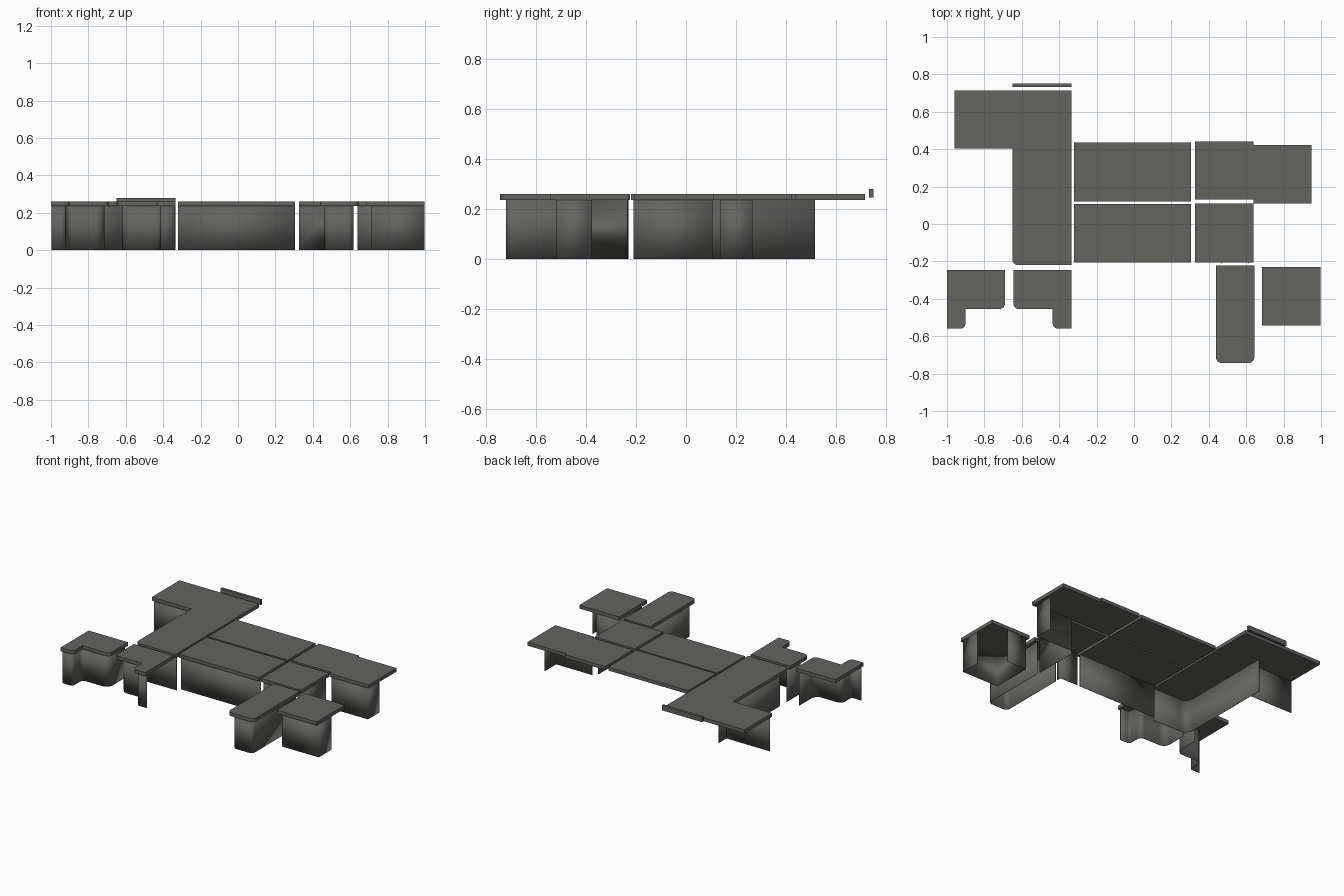
import bpy, bmesh
from mathutils import Vector

if "Cube" in bpy.data.objects:
    bpy.data.objects.remove(bpy.data.objects["Cube"])

Z_BASE, Z_TOP = 0.235, 0.26
MIRROR_X = -1.335            # x -> MIRROR_X - x for the second notched counter

mat = bpy.data.materials.new("dark warm grey")
mat.diffuse_color = (0.125, 0.125, 0.117, 1)
mat.use_nodes = True
mat.node_tree.nodes["Principled BSDF"].inputs["Base Color"].default_value = mat.diffuse_color


def rounded(pts, closed):
    """Turn (x, y[, radius]) points into a 2D outline with filleted corners."""
    out, n = [], len(pts)
    for i, p in enumerate(pts):
        c = Vector(p[:2])
        r = p[2] if len(p) > 2 else 0
        if r == 0 or (not closed and i in (0, n - 1)):
            out.append(c)
            continue
        a = c + (Vector(pts[i - 1][:2]) - c).normalized() * r
        b = c + (Vector(pts[(i + 1) % n][:2]) - c).normalized() * r
        mid = a + b - c                      # arc centre for square corners
        for k in range(7):
            t = k / 6
            d = (a.lerp(b, t) - mid).normalized()
            out.append(mid + d * r)
    return out


def finish(name, bm):
    me = bpy.data.meshes.new(name)
    bm.to_mesh(me)
    bm.free()
    ob = bpy.data.objects.new(name, me)
    bpy.context.collection.objects.link(ob)
    me.materials.append(mat)
    bpy.context.view_layer.objects.active = ob
    ob.select_set(True)
    bpy.ops.object.shade_smooth_by_angle()
    ob.select_set(False)
    return ob


def slab(name, pts, z0=Z_BASE, z1=Z_TOP):
    bm = bmesh.new()
    f = bm.faces.new([bm.verts.new((p.x, p.y, z0)) for p in rounded(pts, True)])
    ext = bmesh.ops.extrude_face_region(bm, geom=[f], use_keep_orig=True)
    vs = [g for g in ext["geom"] if isinstance(g, bmesh.types.BMVert)]
    bmesh.ops.translate(bm, verts=vs, vec=(0, 0, z1 - z0))
    bmesh.ops.recalc_face_normals(bm, faces=bm.faces)
    return finish(name, bm)


def wall(name, pts, t=0.003):
    """Thin upright panel following an open path."""
    bm = bmesh.new()
    path = rounded(pts, False)
    lo = [bm.verts.new((p.x, p.y, 0)) for p in path]
    hi = [bm.verts.new((p.x, p.y, Z_BASE)) for p in path]
    for i in range(len(path) - 1):
        bm.faces.new((lo[i], lo[i + 1], hi[i + 1], hi[i]))
    ob = finish(name, bm)
    m = ob.modifiers.new("thickness", 'SOLIDIFY')
    m.thickness = t
    return ob


def rect(x0, x1, y0, y1, r=0):
    return [(x0, y0, r), (x1, y0, r), (x1, y1), (x0, y1)]


def flip(pts):
    return [(MIRROR_X - p[0], *p[1:]) for p in pts][::-1]


# L-shaped counter with its base and rear upstand
slab("l_worktop", [(-0.65, -0.22, 0.03), (-0.335, -0.22), (-0.335, 0.715),
                   (-0.96, 0.715), (-0.96, 0.405), (-0.65, 0.405)])
wall("l_base_side", [(-0.62, 0.515), (-0.62, -0.21, 0.06), (-0.335, -0.21)])
wall("l_base_arm", [(-0.96, 0.43), (-0.62, 0.43)])
slab("rear_upstand", rect(-0.65, -0.335, 0.732, 0.75), 0.245, 0.28)

# Central straight counters
slab("centre_back_worktop", rect(-0.32, 0.305, 0.12, 0.435))
slab("centre_front_worktop", rect(-0.32, 0.305, -0.205, 0.107))
wall("centre_front_base", [(-0.32, -0.18), (0.305, -0.18)])

# Right corner counter
slab("right_back_worktop", rect(0.325, 0.64, 0.13, 0.44))
slab("right_corner_worktop", rect(0.64, 0.948, 0.11, 0.423))
wall("right_corner_base", [(0.64, 0.135), (0.925, 0.135), (0.925, 0.265)])

# Junction counter
slab("junction_worktop", rect(0.325, 0.638, -0.205, 0.11))
wall("junction_base_front", [(0.325, -0.18), (0.465, -0.18), (0.465, -0.21)])
wall("junction_base_side", [(0.615, -0.21), (0.615, 0.105)])

# Rounded peninsula
slab("peninsula_worktop", rect(0.438, 0.643, -0.743, -0.223, 0.03))
wall("peninsula_base", [(0.463, -0.23), (0.463, -0.72, 0.03),
                        (0.618, -0.72, 0.03), (0.618, -0.23)])

# Square corner counter
slab("square_worktop", rect(0.685, 0.998, -0.542, -0.23))
wall("square_base", [(0.865, -0.232), (0.71, -0.232), (0.71, -0.52),
                     (0.998, -0.52), (0.998, -0.375)])

# Pair of notched counters with forward legs
top = [(-1, -0.56), (-0.9, -0.56, 0.03), (-0.9, -0.455), (-0.69, -0.455, 0.03),
       (-0.69, -0.245), (-1, -0.245)]
base = [(-0.998, -0.54), (-0.92, -0.54, 0.02), (-0.92, -0.43, 0.03),
        (-0.715, -0.43, 0.05), (-0.715, -0.245)]
slab("left_notched_worktop", top)
wall("left_notched_base", base)
slab("right_notched_worktop", flip(top))
wall("right_notched_base", flip(base))
